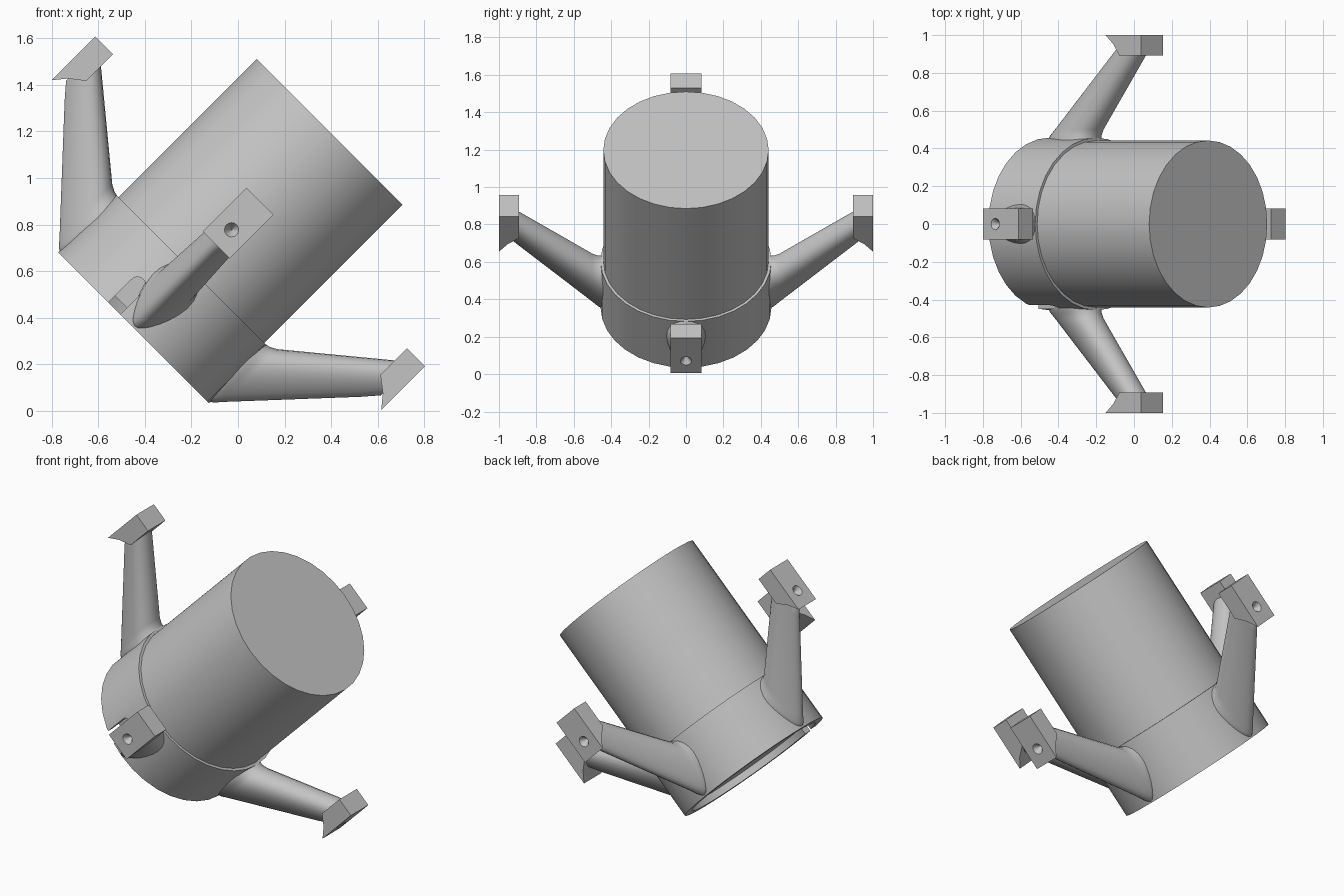
import bpy, bmesh, math
from math import sin, cos, pi
from mathutils import Matrix

if "Cube" in bpy.data.objects:
    bpy.data.objects.remove(bpy.data.objects["Cube"], do_unlink=True)

grey = bpy.data.materials.new("plain grey")
grey.use_nodes = True
colour = (0.55, 0.55, 0.55, 1)
grey.diffuse_color = colour
grey.node_tree.nodes["Principled BSDF"].inputs["Base Color"].default_value = colour

# The whole body leans over by 45 degrees; parts are built along local z
LEAN = Matrix.Translation((-0.4475, 0, 0.3575)) @ Matrix.Rotation(pi / 4, 4, 'Y')


def make(name, bm, spin=0):
    bmesh.ops.recalc_face_normals(bm, faces=bm.faces)
    bm.transform(LEAN @ Matrix.Rotation(spin, 4, 'Z'))
    mesh = bpy.data.meshes.new(name)
    bm.to_mesh(mesh)
    bm.free()
    mesh.materials.append(grey)
    obj = bpy.data.objects.new(name, mesh)
    bpy.context.collection.objects.link(obj)
    return obj


def smooth(obj, angle=35):
    bpy.ops.object.select_all(action='DESELECT')
    bpy.context.view_layer.objects.active = obj
    obj.select_set(True)
    bpy.ops.object.shade_smooth_by_angle(angle=math.radians(angle))


def cut(obj, cutter):
    mod = obj.modifiers.new("cut", 'BOOLEAN')
    mod.operation, mod.solver, mod.object = 'DIFFERENCE', 'EXACT', cutter
    bpy.context.view_layer.update()
    graph = bpy.context.evaluated_depsgraph_get()
    mesh = bpy.data.meshes.new_from_object(obj.evaluated_get(graph))
    obj.modifiers.clear()
    obj.data = mesh
    bpy.data.objects.remove(cutter, do_unlink=True)


def loft(rings):
    bm = bmesh.new()
    loops = [[bm.verts.new(p) for p in ring] for ring in rings]
    n = len(loops[0])
    for a, b in zip(loops, loops[1:]):
        for i in range(n):
            j = (i + 1) % n
            bm.faces.new((a[i], a[j], b[j], b[i]))
    bm.faces.new(loops[0])
    bm.faces.new(loops[-1])
    return bm


def lathe(profile, n=32):
    return loft([[(r * cos(2 * pi * i / n), r * sin(2 * pi * i / n), z)
                  for i in range(n)] for r, z in profile])


# Main drum, and the collar with a shallow recess underneath
smooth(make("drum", lathe([(0.442, 0.2), (0.442, 1.188)])))
collar = make("collar", lathe([(0.41, 0.04), (0.41, 0), (0.457, 0),
                               (0.457, 0.35), (0.43, 0.35)]))

# Round-ended slot in the collar wall
w, mid, top = 0.036, -0.117, 0.14
outline = [(mid - w, -0.05), (mid + w, -0.05)]
outline += [(mid + w * cos(i * pi / 10), top + w * sin(i * pi / 10)) for i in range(11)]
cut(collar, make("slot_cutter", loft([[(x, y, z) for x, z in outline] for y in (-0.6, -0.37)])))
smooth(collar)

# Arm sections: distance from axis, low edge, high edge, half width
SECTIONS = [(0.41, 0.0, 0.346, 0.128), (0.45, 0.004, 0.35, 0.122),
            (0.47, 0.016, 0.354, 0.112), (0.50, 0.05, 0.37, 0.106),
            (0.90, 0.481, 0.70, 0.082), (0.955, 0.545, 0.735, 0.08)]
# Foot block side profile: distance from axis, height
FOOT = [(1.0, 0.502), (1.0, 0.767), (0.892, 0.767), (0.892, 0.605), (0.955, 0.557)]

for k, side in enumerate(("lower", "back", "upper", "front")):
    spin = k * pi / 2
    # Teardrop-section arm, narrow along its underside
    rings = []
    for r, lo, hi, half in SECTIONS:
        ring = []
        for i in range(24):
            a = 2 * pi * i / 24
            ring.append((r, half * cos(a) * (0.8 + 0.3 * sin(a)),
                         (lo + hi) / 2 + (hi - lo) / 2 * sin(a)))
        rings.append(ring)
    smooth(make(side + "_arm", loft(rings), spin), 50)

    # Foot block with a conical dimple in its outer face
    foot = make(side + "_foot", loft([[(x, y, z) for x, z in FOOT] for y in (-0.082, 0.082)]), spin)
    bm = bmesh.new()
    bmesh.ops.create_cone(bm, cap_ends=True, segments=16, radius1=0.002, radius2=0.045, depth=0.06,
                          matrix=Matrix.Translation((0.99, 0, 0.594)) @ Matrix.Rotation(pi / 2, 4, 'Y'))
    cut(foot, make("dimple_cutter", bm, spin))
    smooth(foot, 25)
